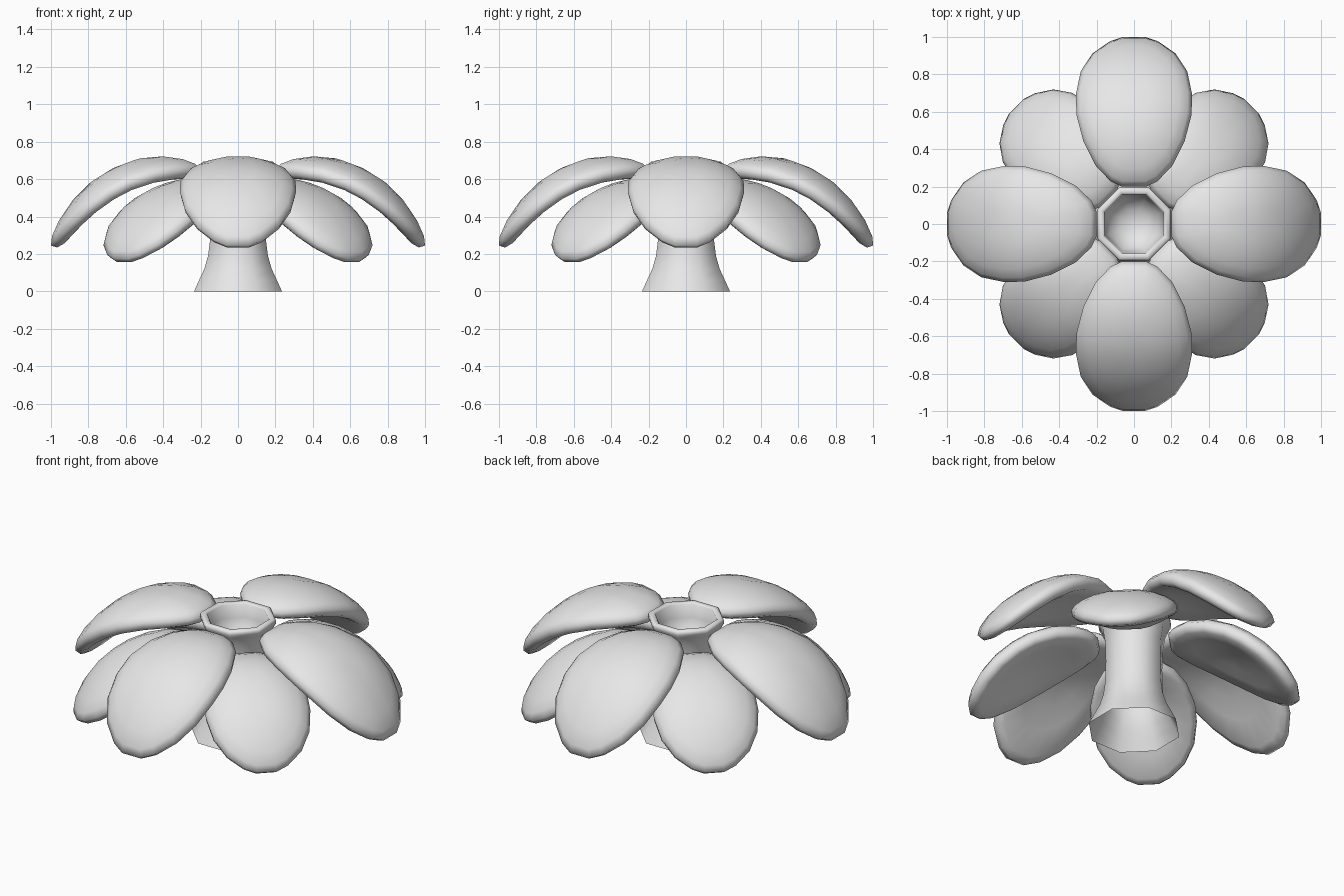
import bpy
import bmesh
import math

if "Cube" in bpy.data.objects:
    bpy.data.objects.remove(bpy.data.objects["Cube"], do_unlink=True)

grey = bpy.data.materials.new("light_grey")
grey.use_nodes = True
grey.diffuse_color = (0.8, 0.8, 0.8, 1)
bsdf = next(n for n in grey.node_tree.nodes if n.type == "BSDF_PRINCIPLED")
bsdf.inputs["Base Color"].default_value = (0.8, 0.8, 0.8, 1)


def skin_rings(name, rings, start=None, end=None):
    """Bridge equal rings of points, closing each end with a fan if a tip is given."""
    bm = bmesh.new()
    loops = [[bm.verts.new(p) for p in ring] for ring in rings]
    n = len(loops[0])
    for a, b in zip(loops, loops[1:]):
        for i in range(n):
            j = (i + 1) % n
            bm.faces.new((a[i], a[j], b[j], b[i]))
    for tip, loop in ((start, loops[0]), (end, loops[-1])):
        if tip:
            v = bm.verts.new(tip)
            for i in range(n):
                bm.faces.new((v, loop[i], loop[(i + 1) % n]))
    bmesh.ops.recalc_face_normals(bm, faces=bm.faces)
    mesh = bpy.data.meshes.new(name)
    bm.to_mesh(mesh)
    bm.free()
    mesh.materials.append(grey)
    obj = bpy.data.objects.new(name, mesh)
    bpy.context.collection.objects.link(obj)
    bpy.ops.object.select_all(action="DESELECT")
    obj.select_set(True)
    bpy.context.view_layer.objects.active = obj
    bpy.ops.object.shade_smooth_by_angle(angle=math.radians(75))


# Flared eight-sided stem with a rounded rim and a cup: (apothem, height)
STEM = [(0.235, 0), (0.208, 0.06), (0.18, 0.12), (0.16, 0.19), (0.15, 0.27),
        (0.147, 0.4), (0.15, 0.52), (0.163, 0.6), (0.183, 0.65), (0.194, 0.67),
        (0.194, 0.685), (0.186, 0.695), (0.165, 0.695), (0.157, 0.687),
        (0.153, 0.61), (0.13, 0.54), (0.075, 0.495)]


def octagon(apothem, z):
    r = apothem / math.cos(math.pi / 8)
    return [(r * math.cos((i + 0.5) * math.pi / 4),
             r * math.sin((i + 0.5) * math.pi / 4), z) for i in range(8)]


skin_rings("stem", [octagon(a, z) for a, z in STEM], end=(0, 0, 0.48))

# Half outline of a petal: (share of length, half width)
HALF = [(0, 0.065), (0.035, 0.125), (0.14, 0.205), (0.3, 0.27), (0.48, 0.308),
        (0.62, 0.31), (0.77, 0.285), (0.89, 0.222), (0.97, 0.13), (1, 0.06)]
OUTLINE = HALF + [(t, -w) for t, w in reversed(HALF)]
MIDDLE = 0.53

# Petal layers from the top, round the edge, to the underside: (scale, lift)
LAYERS = [(0, 0.098), (0.3, 0.094), (0.55, 0.079), (0.78, 0.054), (0.93, 0.027),
          (1, 0), (0.98, -0.033), (0.9, -0.05), (0.6, -0.045), (0.3, -0.035),
          (0, -0.03)]


def petal(name, turn, inner, outer, width, high, drop, power):
    """Plump petal, thickened square to its drooping spine, with a rounded edge."""
    c, s = math.cos(turn), math.sin(turn)
    length = outer - inner

    def place(t, w, scale, lift):
        t = MIDDLE + (t - MIDDLE) * scale
        w *= width * scale
        lean = math.atan(drop * power * t ** (power - 1) / length)
        r = inner + length * t + lift * math.sin(lean)
        z = high - drop * t ** power + lift * math.cos(lean)
        return (r * c - w * s, r * s + w * c, z)

    rings = [[place(t, w, *layer) for t, w in OUTLINE] for layer in LAYERS[1:-1]]
    skin_rings(name, rings, place(MIDDLE, 0, *LAYERS[0]), place(MIDDLE, 0, *LAYERS[-1]))


# Two tiers of four petals
for i, side in enumerate(("left", "back", "right", "front")):
    petal("upper_petal_" + side, i * math.pi / 2, 0.2, 1.0, 1, 0.655, 0.41, 2.5)
for i, side in enumerate(("back_left", "back_right", "front_right", "front_left")):
    petal("lower_petal_" + side, (i + 0.5) * math.pi / 2,
          0.19, 0.89, 0.92, 0.548, 0.375, 1.9)
